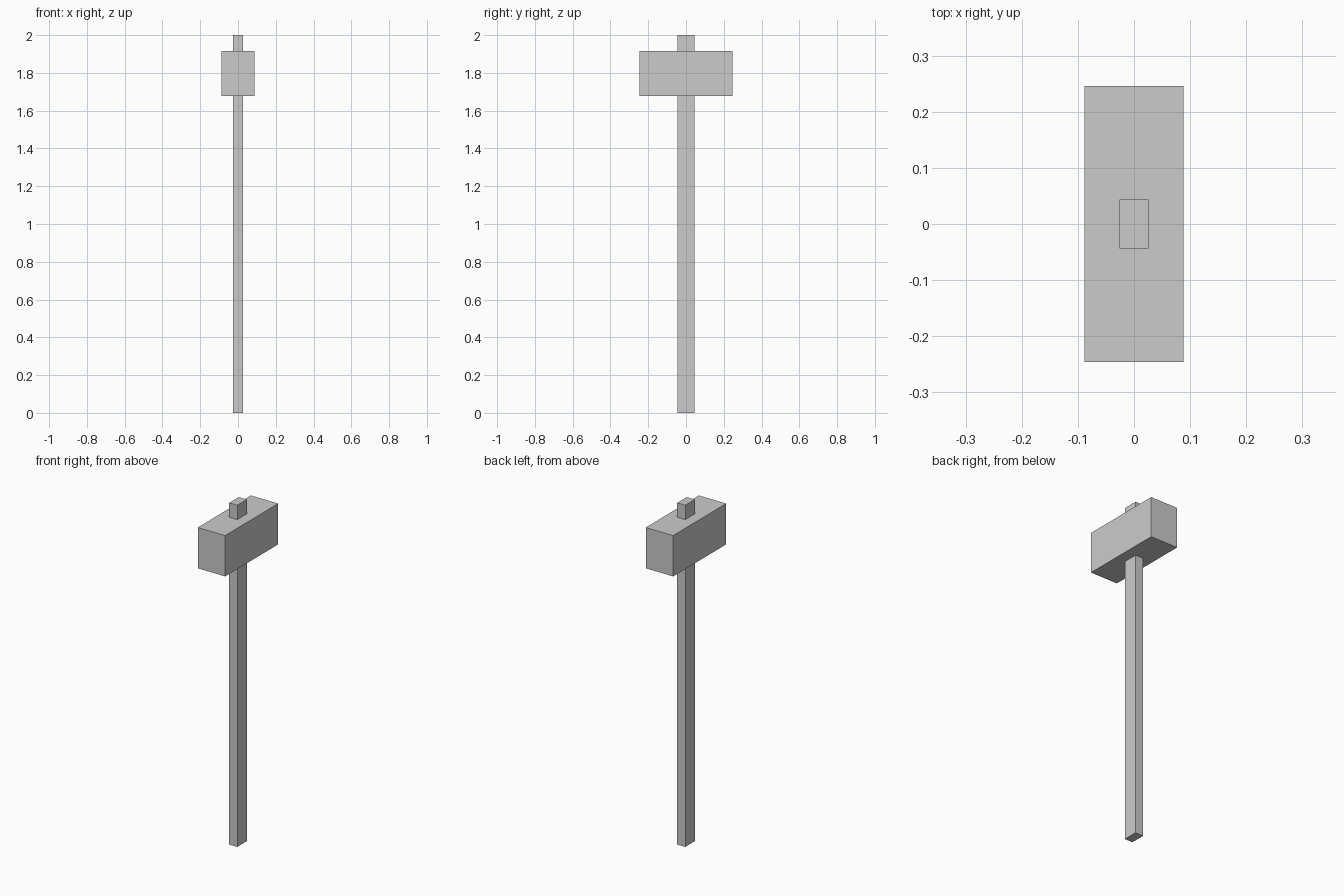
import bpy

if "Cube" in bpy.data.objects:
    bpy.data.objects.remove(bpy.data.objects["Cube"])


def box(name, size, z_min, z_max):
    """Box centred on x = y = 0, spanning z_min to z_max."""
    bpy.ops.mesh.primitive_cube_add(size=1, location=(0, 0, (z_min + z_max) / 2))
    ob = bpy.context.object
    ob.name = name
    ob.scale = (size[0], size[1], z_max - z_min)
    bpy.ops.object.transform_apply(location=False, rotation=False, scale=True)
    return ob


# Long square-edged shaft, running through the head and out the top
box("handle", (0.052, 0.088), 0.0, 2.0)

# Heavy block head, long axis front to back
box("mallet_head", (0.177, 0.491), 1.677, 1.916)
